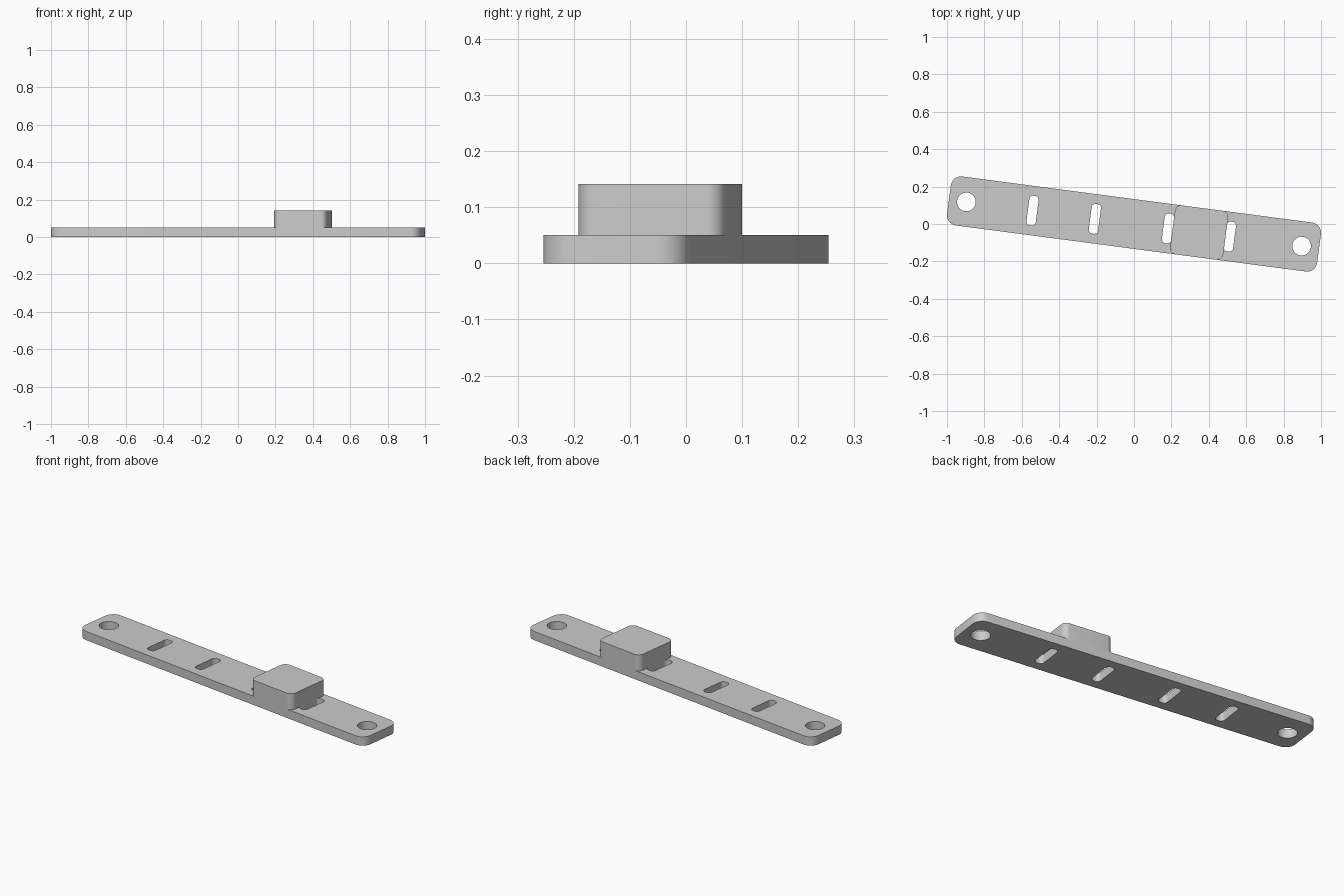
import bpy, bmesh
from math import cos, sin, pi, radians
from mathutils import Matrix

cube = bpy.data.objects.get("Cube")
if cube:
    bpy.data.objects.remove(cube)

TILT = radians(-7.5)
HALF_WIDTH = 0.132
PLATE_TOP = 0.05
BLOCK_TOP = 0.141

grey = bpy.data.materials.new("light grey")
grey.use_nodes = True
colour = (0.6, 0.6, 0.6, 1)
grey.diffuse_color = colour
grey.node_tree.nodes["Principled BSDF"].inputs["Base Color"].default_value = colour


def rounded_rect(cx, half_x, half_y, r, steps=8):
    """Outline of a rectangle with rounded corners, centred on (cx, 0)."""
    points = []
    for corner, (sx, sy) in enumerate([(1, 1), (-1, 1), (-1, -1), (1, -1)]):
        for i in range(steps + 1):
            a = (corner + i / steps) * pi / 2
            points.append((cx + sx * (half_x - r) + r * cos(a),
                           sy * (half_y - r) + r * sin(a)))
    return points


def circle(cx, r, steps=48):
    return [(cx + r * cos(2 * pi * i / steps), r * sin(2 * pi * i / steps))
            for i in range(steps)]


def extruded(name, loops, bottom, top):
    """Fill an outline with its holes and raise it into a solid."""
    bm = bmesh.new()
    for loop in loops:
        verts = [bm.verts.new((x, y, bottom)) for x, y in loop]
        for a, b in zip(verts, verts[1:] + verts[:1]):
            bm.edges.new((a, b))
    bmesh.ops.triangle_fill(bm, edges=bm.edges[:], use_beauty=True, normal=(0, 0, 1))
    raised = bmesh.ops.extrude_face_region(bm, geom=bm.faces[:], use_keep_orig=True)
    moved = [g for g in raised["geom"] if isinstance(g, bmesh.types.BMVert)]
    bmesh.ops.translate(bm, verts=moved, vec=(0, 0, top - bottom))
    bmesh.ops.recalc_face_normals(bm, faces=bm.faces[:])
    bm.transform(Matrix.Rotation(TILT, 4, "Z"))
    mesh = bpy.data.meshes.new(name)
    bm.to_mesh(mesh)
    bm.free()
    mesh.materials.append(grey)
    obj = bpy.data.objects.new(name, mesh)
    bpy.context.collection.objects.link(obj)
    bpy.ops.object.select_all(action="DESELECT")
    obj.select_set(True)
    bpy.context.view_layer.objects.active = obj
    bpy.ops.object.shade_smooth_by_angle(angle=radians(30))
    return obj


# Mounting plate with a round hole at each end and four slots
outline = [rounded_rect(0, 0.998, HALF_WIDTH, 0.055)]
holes = [circle(x, 0.05) for x in (-0.904, 0.904)]
slots = [rounded_rect(x, 0.025, 0.08, 0.02, 6) for x in (-0.547, -0.211, 0.183, 0.517)]
extruded("mounting_plate", outline + holes + slots, 0, PLATE_TOP)

# Raised block between the two right-hand slots
extruded("raised_block", [rounded_rect(0.351, 0.143, HALF_WIDTH, 0.032)],
         PLATE_TOP, BLOCK_TOP)
